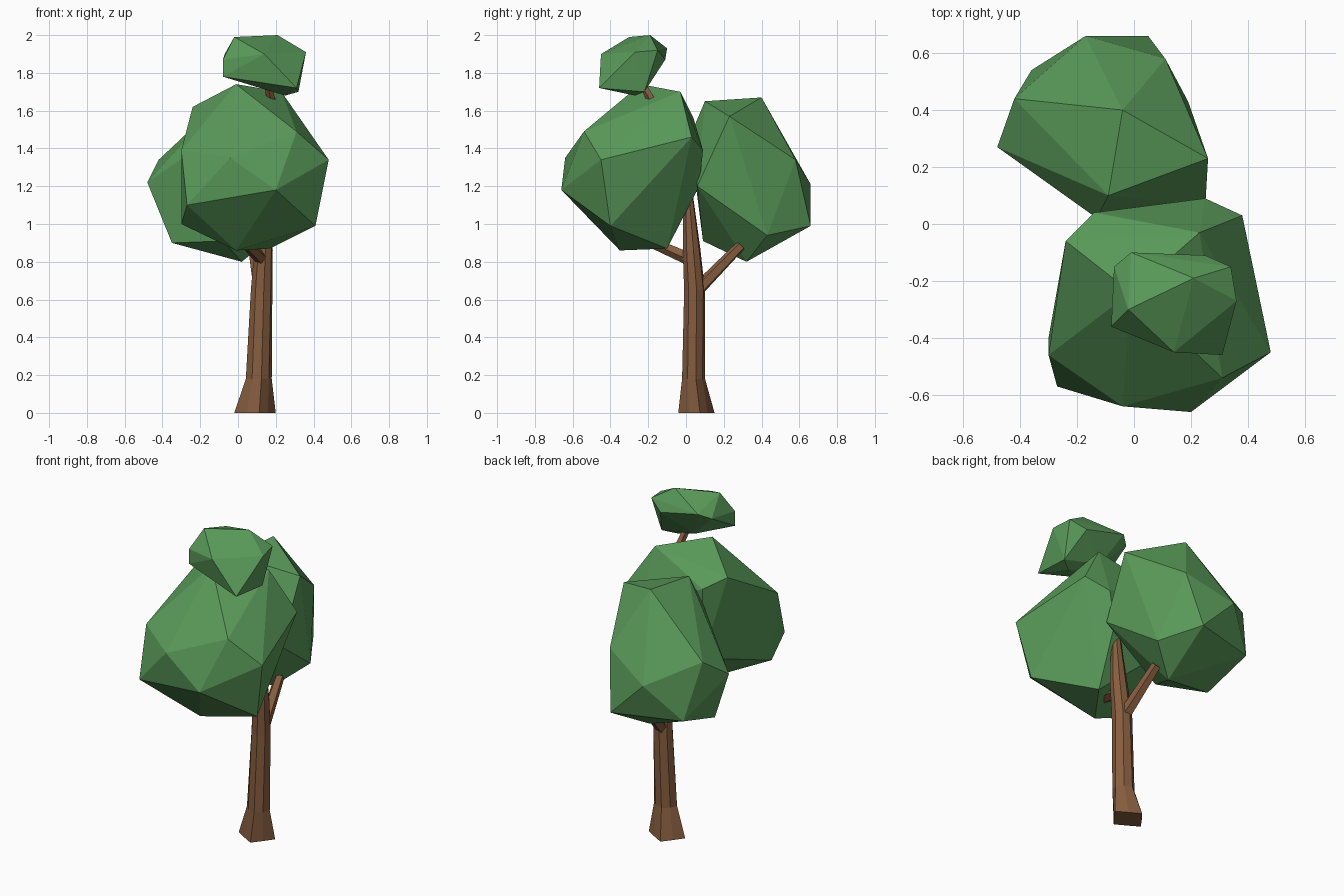
import bpy, bmesh
from math import cos, sin, pi
from mathutils import Vector


def material(name, rgb):
    m = bpy.data.materials.new(name)
    m.diffuse_color = (*rgb, 1)
    return m


LEAF = material("leaf_green", (0.10, 0.32, 0.10))
BARK = material("bark_brown", (0.24, 0.11, 0.05))


def finish(name, bm, mat):
    bmesh.ops.recalc_face_normals(bm, faces=bm.faces)
    me = bpy.data.meshes.new(name)
    bm.to_mesh(me)
    bm.free()
    me.materials.append(mat)
    ob = bpy.data.objects.new(name, me)
    bpy.context.collection.objects.link(ob)
    return ob


def clump(name, corners):
    """Faceted foliage: convex hull around its corner points."""
    bm = bmesh.new()
    for p in corners:
        bm.verts.new(p)
    bmesh.ops.convex_hull(bm, input=bm.verts[:])
    bmesh.ops.delete(bm, geom=[v for v in bm.verts if not v.link_faces], context='VERTS')
    bmesh.ops.dissolve_limit(bm, angle_limit=0.03, verts=bm.verts[:], edges=bm.edges[:])
    finish(name, bm, LEAF)


def loft(name, rings):
    """Closed skin through rings of equal point count."""
    bm = bmesh.new()
    rows = [[bm.verts.new(p) for p in r] for r in rings]
    n = len(rows[0])
    for a, b in zip(rows, rows[1:]):
        for i in range(n):
            j = (i + 1) % n
            bm.faces.new((a[i], a[j], b[j], b[i]))
    bm.faces.new(rows[0][::-1])
    bm.faces.new(rows[-1])
    finish(name, bm, BARK)


def trunk_ring(x, y, z, rx, ry, notch=1.0, n=8):
    pts = []
    for i in range(n):
        k = 1.0 if i % 2 == 0 else notch
        a = 2 * pi * i / n + 0.2
        pts.append((x + rx * k * cos(a), y + ry * k * sin(a), z))
    return pts


def branch(name, start, end, r0, r1, n=5):
    s, e = Vector(start), Vector(end)
    q = (e - s).to_track_quat('Z', 'Y')
    ring = lambda c, r: [c + q @ Vector((r * cos(2 * pi * i / n), r * sin(2 * pi * i / n), 0))
                         for i in range(n)]
    loft(name, [ring(s, r0), ring(e, r1)])


# trunk with flared, notched root base
loft("trunk", [
    trunk_ring(0.09, 0.055, 0.0, 0.112, 0.098, 0.72),
    trunk_ring(0.11, 0.04, 0.18, 0.07, 0.062, 0.92),
    trunk_ring(0.125, 0.045, 0.65, 0.058, 0.056),
    trunk_ring(0.135, 0.03, 0.86, 0.05, 0.048),
    trunk_ring(0.14, 0.01, 1.17, 0.026, 0.025),
])

# branches
branch("back_branch", (0.12, 0.06, 0.65), (0.08, 0.29, 0.885), 0.038, 0.028)
branch("front_branch", (0.13, 0.03, 0.81), (0.02, -0.22, 0.92), 0.036, 0.028)
branch("top_twig", (0.175, -0.185, 1.66), (0.15, -0.25, 1.78), 0.024, 0.018)

# foliage
clump("front_foliage", [
    (0.48, -0.45, 1.34), (0.20, -0.66, 1.18), (0.41, -0.40, 0.99),
    (-0.01, -0.35, 0.86), (0.17, -0.10, 0.87), (-0.04, -0.64, 1.35),
    (0.31, -0.54, 1.49), (-0.01, -0.24, 1.74), (0.23, -0.03, 1.70),
    (-0.24, -0.06, 1.62), (-0.30, -0.46, 1.39), (-0.27, -0.57, 1.10),
    (-0.30, -0.40, 1.00), (0.38, 0.03, 1.46), (0.25, 0.09, 1.39),
    (-0.14, 0.04, 1.56), (0.20, 0.07, 1.20), (-0.12, 0.01, 1.12),
])
clump("back_foliage", [
    (-0.04, 0.40, 1.67), (-0.09, 0.10, 1.65), (0.26, 0.23, 1.57),
    (0.25, 0.06, 1.20), (-0.13, 0.02, 1.46), (-0.48, 0.27, 1.22),
    (-0.42, 0.44, 1.34), (-0.35, 0.22, 0.90), (0.02, 0.32, 0.80),
    (0.05, 0.66, 0.99), (-0.17, 0.66, 1.21), (0.11, 0.58, 1.34),
    (0.19, 0.43, 0.94), (-0.36, 0.54, 1.00), (-0.08, 0.09, 0.91),
])
clump("top_foliage", [
    (0.21, -0.19, 2.00), (-0.02, -0.30, 1.99), (-0.01, -0.10, 1.93),
    (0.25, -0.11, 1.87), (0.34, -0.15, 1.92), (0.36, -0.27, 1.91),
    (0.14, -0.45, 1.90), (0.31, -0.46, 1.72), (0.25, -0.27, 1.68),
    (0.32, -0.22, 1.70), (-0.08, -0.36, 1.78), (-0.08, -0.36, 1.87),
    (-0.07, -0.15, 1.90), (0.08, -0.20, 1.75),
])
